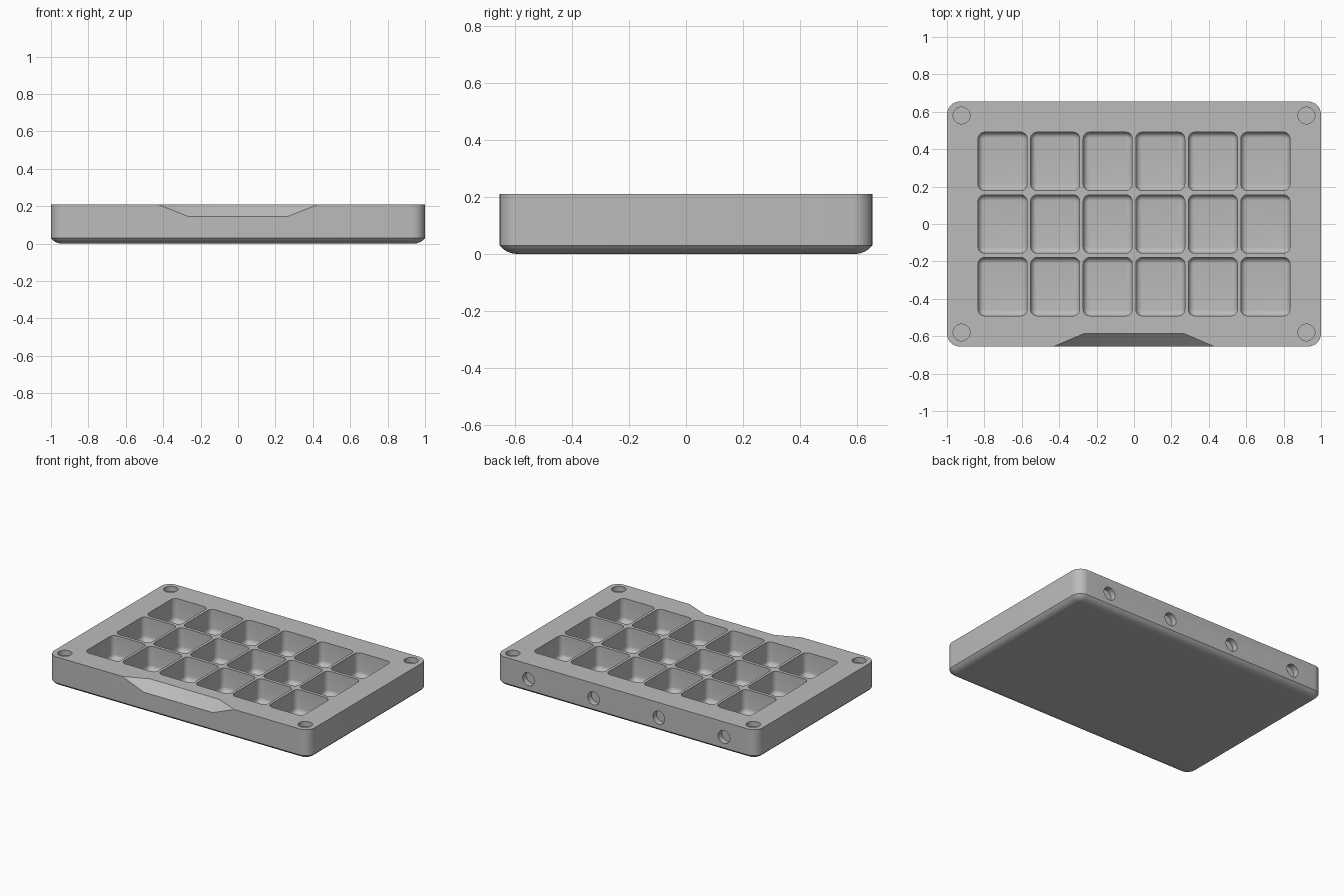
import bpy, bmesh
from math import sin, cos, pi, radians
from mathutils import Matrix, Vector

cube = bpy.data.objects.get("Cube")
if cube:
    bpy.data.objects.remove(cube, do_unlink=True)

HX, HY, TOP = 1.0, 0.655, 0.21
SEG = 8  # steps per rounded corner


def rounded_loop(bm, cx, cy, hx, hy, r, z):
    """Ring of vertices around a rounded rectangle."""
    verts = []
    for i, (sx, sy) in enumerate([(1, 1), (-1, 1), (-1, -1), (1, -1)]):
        for s in range(SEG + 1):
            a = (i + s / SEG) * pi / 2
            verts.append(bm.verts.new((cx + sx * (hx - r) + r * cos(a),
                                       cy + sy * (hy - r) + r * sin(a), z)))
    return verts


def loft(bm, cx, cy, hx, hy, r, steps):
    """Closed solid through rounded rectangles; steps are (inset, z), rising."""
    loops = [rounded_loop(bm, cx, cy, hx - d, hy - d, r - d, z) for d, z in steps]
    for low, high in zip(loops, loops[1:]):
        for k in range(len(low)):
            n = (k + 1) % len(low)
            bm.faces.new((low[k], low[n], high[n], high[k]))
    bm.faces.new(reversed(loops[0]))
    bm.faces.new(loops[-1])


def arc_steps(radius, sweep, width, z, count):
    """Insets and heights of a fillet that starts flat at the bottom."""
    angles = [radians(sweep) * i / count for i in range(count + 1)]
    return [(max(width - radius * sin(a), 0), z + radius * (1 - cos(a))) for a in angles]


def cylinder(bm, centre, depth, rotation):
    bmesh.ops.create_cone(bm, cap_ends=True, segments=40, radius1=0.045, radius2=0.045,
                          depth=depth * 2, matrix=Matrix.Translation(centre) @ rotation)


def make_object(name, bm):
    bmesh.ops.recalc_face_normals(bm, faces=bm.faces)
    mesh = bpy.data.meshes.new(name)
    bm.to_mesh(mesh)
    bm.free()
    obj = bpy.data.objects.new(name, mesh)
    bpy.context.collection.objects.link(obj)
    return obj


# Tray block with a rolled lower edge
bm = bmesh.new()
loft(bm, 0, 0, HX, HY, 0.07, arc_steps(0.075, 53.13, 0.06, 0, 6) + [(0, TOP)])
tray = make_object("tray", bm)

# Pockets: six columns by three rows with filleted floors
bm = bmesh.new()
for col in range(6):
    for row in range(3):
        loft(bm, (col - 2.5) * 0.281, (row - 1) * 0.335, 0.131, 0.156, 0.035,
             arc_steps(0.03, 90, 0.03, 0.05, 5) + [(0, TOP + 0.05)])

# Round recesses in the top corners
for sx in (-1, 1):
    for sy in (-1, 1):
        cylinder(bm, (sx * 0.922, sy * 0.58, TOP), 0.035, Matrix.Identity(4))

# Round recesses along the back wall
for i in range(4):
    cylinder(bm, ((i - 1.5) * 0.5, HY, 0.105), 0.04, Matrix.Rotation(pi / 2, 4, 'X'))

# Faceted finger notch in the front upper edge
edge, u, w = Vector((0, -HY, TOP)), 0.07, 0.065
points = []
for side in (-1, 1):
    for x, y, z in [(0.265, 2 * u, w), (0.265, -u, -2 * w), (0.76, -u, w)]:
        points.append(bm.verts.new(edge + Vector((side * x, y, z))))
bmesh.ops.convex_hull(bm, input=points)
cutter = make_object("recess_cutter", bm)
cutter.hide_render = True

# Carve all recesses
cut = tray.modifiers.new("recesses", 'BOOLEAN')
cut.operation = 'DIFFERENCE'
cut.solver = 'EXACT'
cut.object = cutter
bpy.ops.object.select_all(action='DESELECT')
tray.select_set(True)
bpy.context.view_layer.objects.active = tray
bpy.ops.object.modifier_apply(modifier=cut.name)
bpy.data.objects.remove(cutter, do_unlink=True)

# Plain grey finish
grey = bpy.data.materials.new("plain_grey")
grey.use_nodes = True
colour = (0.5, 0.5, 0.5, 1)
grey.diffuse_color = colour
grey.node_tree.nodes["Principled BSDF"].inputs["Base Color"].default_value = colour
tray.data.materials.clear()
tray.data.materials.append(grey)
bpy.ops.object.shade_smooth_by_angle(angle=radians(30))
